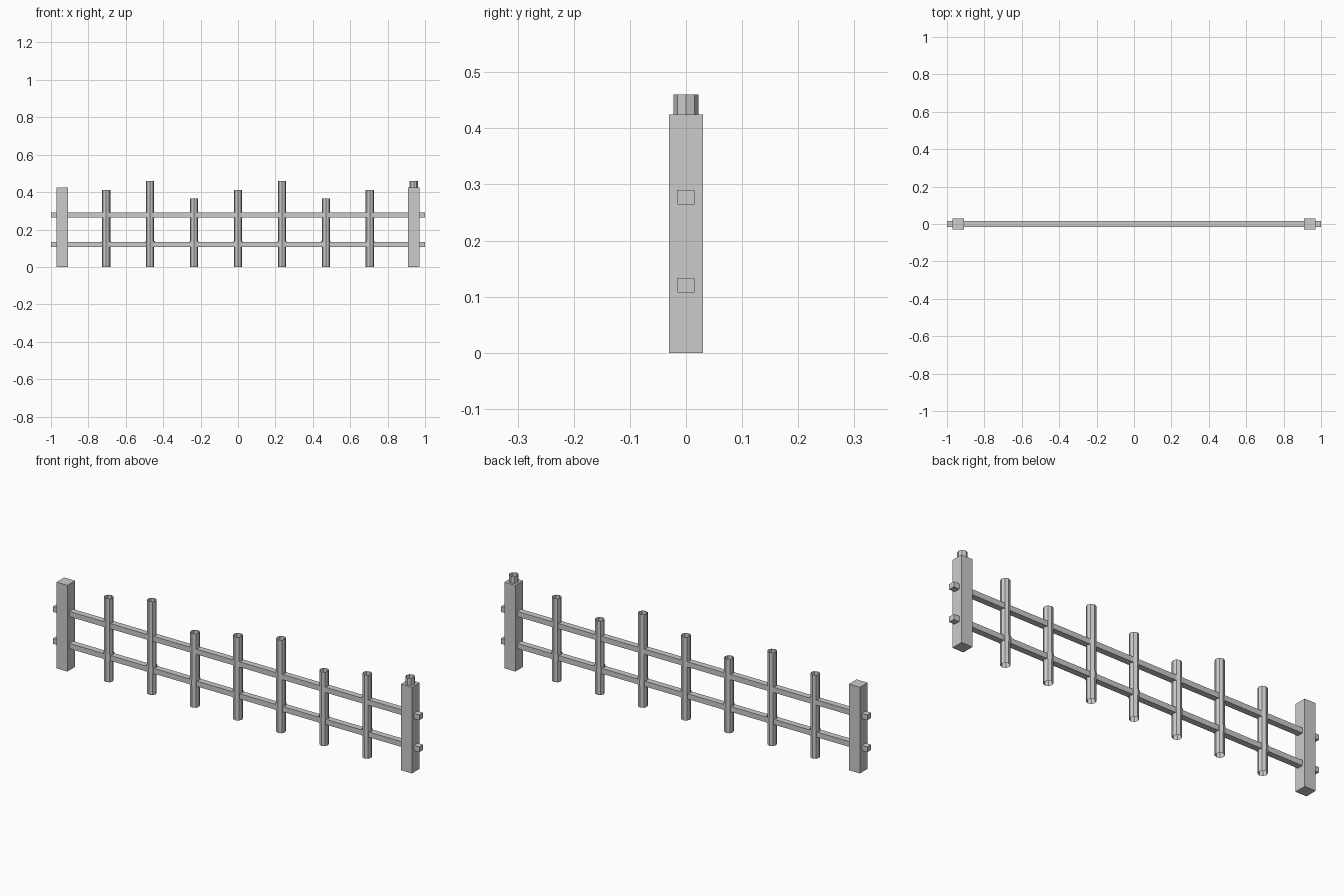
import bpy, math

if "Cube" in bpy.data.objects:
    bpy.data.objects.remove(bpy.data.objects["Cube"])

grey = bpy.data.materials.new("weathered grey")
grey.diffuse_color = (0.6, 0.6, 0.6, 1)
grey.use_nodes = True
grey.node_tree.nodes["Principled BSDF"].inputs["Base Color"].default_value = grey.diffuse_color


def box(name, size, loc):
    bpy.ops.mesh.primitive_cube_add(size=1, location=loc)
    ob = bpy.context.object
    ob.name = name
    ob.scale = size
    bpy.ops.object.transform_apply(location=False, rotation=False, scale=True)
    ob.data.materials.append(grey)


def tube(name, x, radius, bottom, top):
    bpy.ops.mesh.primitive_cylinder_add(vertices=8, radius=radius, depth=top - bottom,
                                        end_fill_type='NOTHING',
                                        location=(x, 0, (bottom + top) / 2))
    ob = bpy.context.object
    ob.name = name
    ob.data.materials.append(grey)


# square end posts
for side, x in (("left", -0.94), ("right", 0.94)):
    box(side + "_post", (0.06, 0.06, 0.425), (x, 0, 0.2125))

# horizontal rails running through the posts
for level, z in (("lower", 0.12), ("upper", 0.2775)):
    box(level + "_rail", (2.0, 0.03, 0.026), (0, 0, z))

# open tubular pickets in a repeating pattern of heights, with a collar at the lower rail
heights = (0.365, 0.412, 0.46)
for i in range(9):
    x = (i - 4) * 0.235
    tube("picket", x, 0.022, 0, heights[i % 3])
    if 0 < i < 8:
        tube("picket_collar", x, 0.025, 0.106, 0.138)
